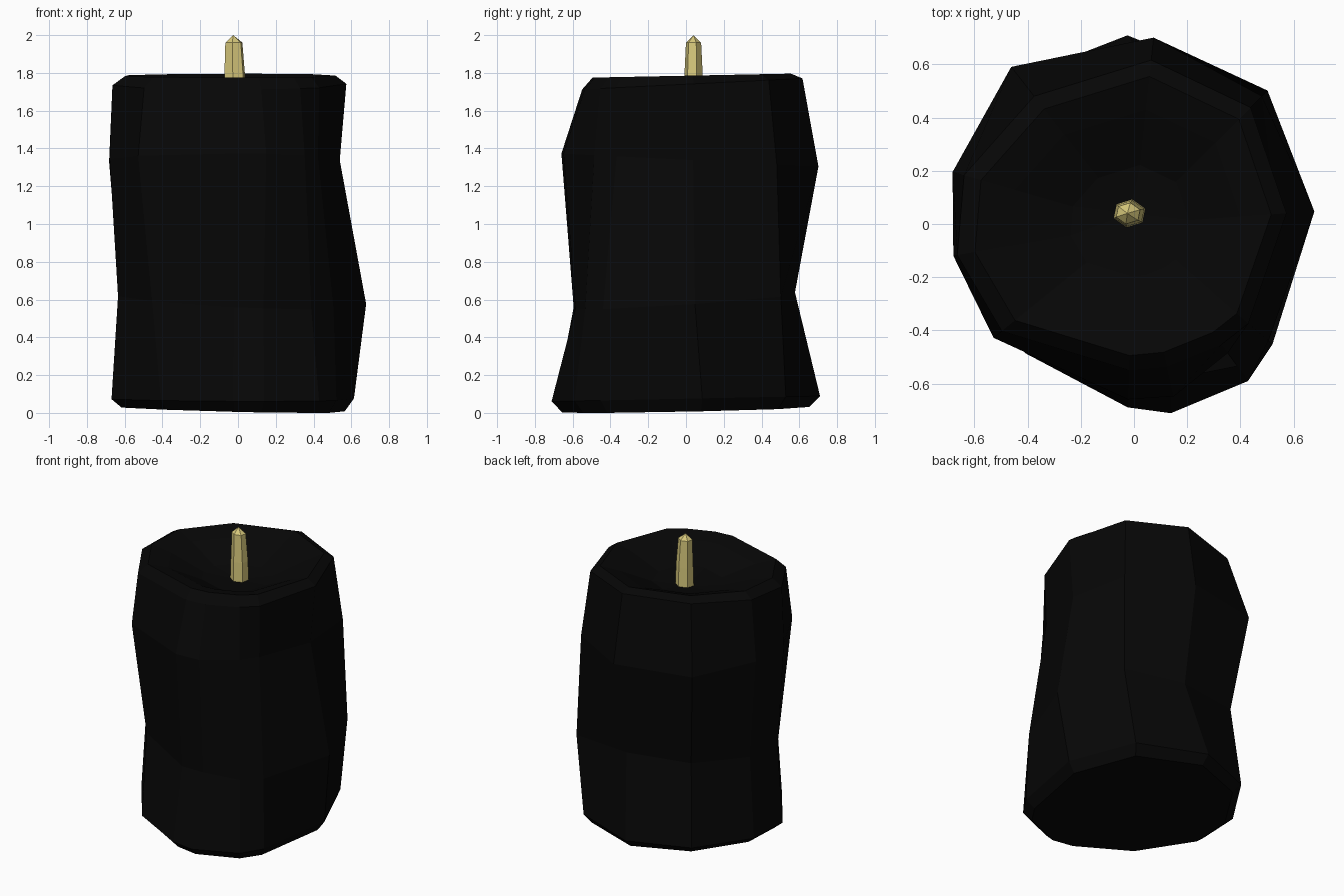
import bpy, bmesh
from math import cos, sin, radians

if "Cube" in bpy.data.objects:
    bpy.data.objects.remove(bpy.data.objects["Cube"])


def loft(name, rings, bottom, top, color):
    """Skin a list of point rings and close both ends with a centre point."""
    bm = bmesh.new()
    loops = [[bm.verts.new(p) for p in ring] for ring in rings]
    n = len(loops[0])
    for a, b in zip(loops, loops[1:]):
        for i in range(n):
            j = (i + 1) % n
            bm.faces.new((a[i], a[j], b[j], b[i]))
    for loop, tip in ((loops[0], bottom), (loops[-1], top)):
        v = bm.verts.new(tip)
        for i in range(n):
            bm.faces.new((loop[i], loop[(i + 1) % n], v))
    bmesh.ops.recalc_face_normals(bm, faces=bm.faces)
    mesh = bpy.data.meshes.new(name)
    bm.to_mesh(mesh)
    bm.free()
    obj = bpy.data.objects.new(name, mesh)
    bpy.context.collection.objects.link(obj)
    mat = bpy.data.materials.new(name + "_color")
    mat.diffuse_color = color
    mat.use_nodes = True
    mat.node_tree.nodes["Principled BSDF"].inputs["Base Color"].default_value = mat.diffuse_color
    mesh.materials.append(mat)
    return obj


# Wax body: uneven carved sides, given as radii at fixed angles
angles = (4, 45, 84, 128, 164, 190, 219, 268, 283, 306, 319)
foot_angles = (8, 51, 92, 128, 164, 190, 230, 268, 281, 306, 319)
foot = (.62, .68, .71, .70, .69, .68, .635, .69, .725, .73, .69)
waist = (.68, .71, .58, .63, .65, .645, .585, .595, .60, .66, .67)
chest = (.54, .68, .705, .75, .71, .69, .68, .66, .665, .60, .56)
shoulder = (.575, .62, .62, .61, .665, .675, .64, .55, .55, .56, .57)


def ring(radii, z, scale=1, tilt_x=0, tilt_y=0, degrees=angles):
    pts = []
    for a, r in zip(degrees, radii):
        x, y = r * scale * cos(radians(a)), r * scale * sin(radians(a))
        pts.append((x, y, max(0, z + tilt_x * x + tilt_y * y)))
    return pts


body = [
    ring(foot, .018, .92, -.02, .02, foot_angles),
    ring(foot, .075, 1, 0, .02, foot_angles),
    ring(waist, .60, 1, -.04, .07),
    ring(chest, 1.34, 1, 0, -.05),
    ring(shoulder, 1.74, 1, 0, .05),
    # rim and melted dish
    ring(shoulder, 1.785, .90, 0, .02),
    ring(shoulder, 1.75, .70),
    ring(shoulder, 1.66, .36),
]
loft("candle_body", body, (0, 0, .018), (-.02, .04, 1.63), (.002, .002, .002, 1))

# Wick: tapered hexagonal stub with a pointed tip
wick = [[(cx + r * cos(radians(60 * i + 20)), .04 + r * .85 * sin(radians(60 * i + 20)), z)
         for i in range(6)]
        for r, cx, z in ((.064, -.017, 1.60), (.059, -.017, 1.77), (.048, -.022, 1.96))]
loft("wick", wick, (-.017, .04, 1.60), (-.025, .04, 2.0), (.68, .58, .2, 1))
